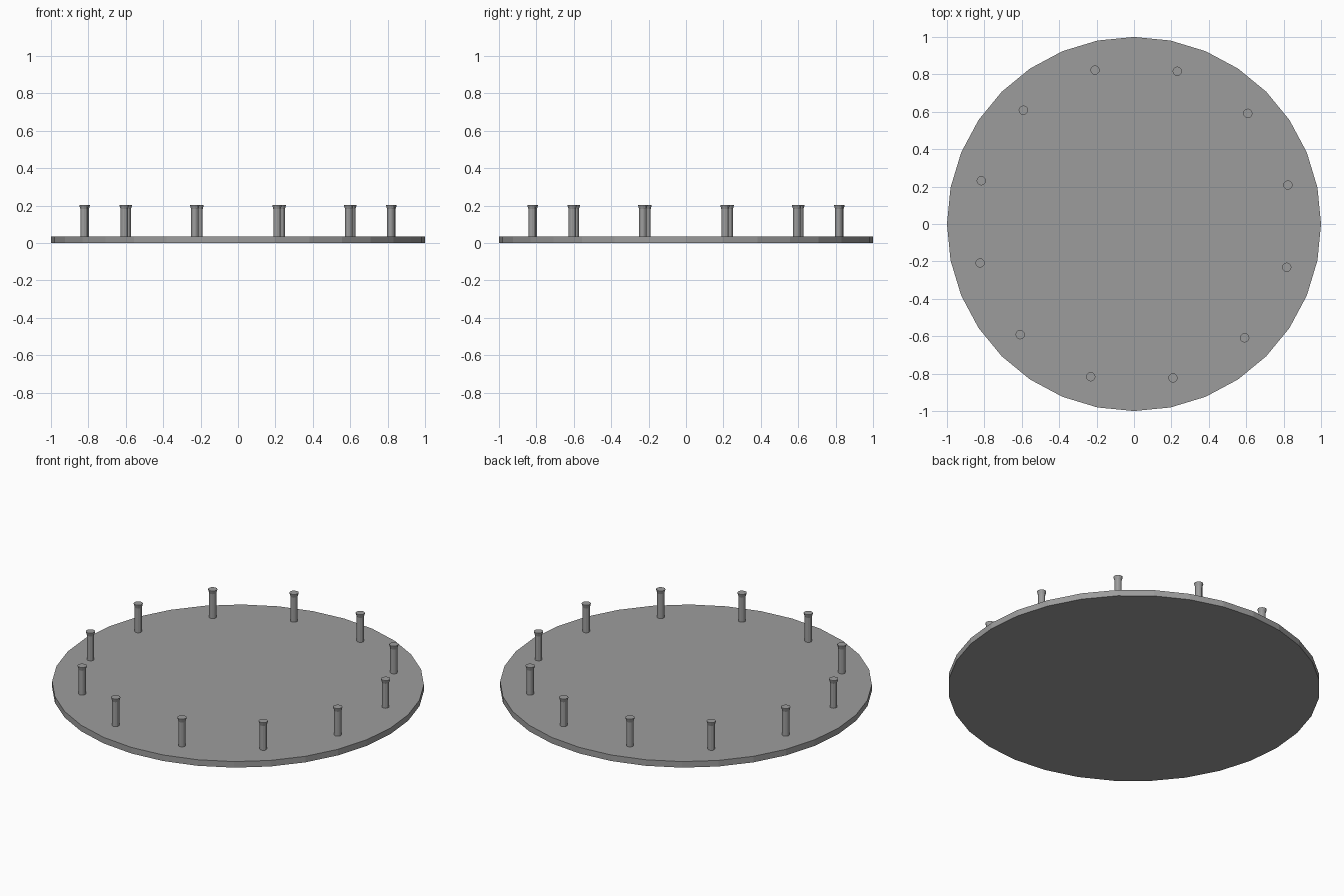
import bpy, bmesh, math

if "Cube" in bpy.data.objects:
    bpy.data.objects.remove(bpy.data.objects["Cube"])

# dark grey shared by every part
grey = bpy.data.materials.new("dark_grey")
grey.diffuse_color = (0.335, 0.335, 0.335, 1)
grey.use_nodes = True
grey.node_tree.nodes["Principled BSDF"].inputs["Base Color"].default_value = grey.diffuse_color

def lathe(name, profile, sides, loc=(0, 0, 0)):
    # closed solid of revolution from (radius, z) points, flat shaded
    bm = bmesh.new()
    rings = [[bm.verts.new((r * math.cos(2 * math.pi * i / sides),
                            r * math.sin(2 * math.pi * i / sides), z))
              for i in range(sides)] for r, z in profile]
    for a, b in zip(rings, rings[1:]):
        for i in range(sides):
            j = (i + 1) % sides
            bm.faces.new((a[i], a[j], b[j], b[i]))
    bm.faces.new(rings[0][::-1])
    bm.faces.new(rings[-1])
    me = bpy.data.meshes.new(name)
    bm.to_mesh(me)
    bm.free()
    me.materials.append(grey)
    ob = bpy.data.objects.new(name, me)
    ob.location = loc
    bpy.context.collection.objects.link(ob)
    return ob

# round base plate
lathe("base_disc", [(1, 0), (1, 0.036)], 32)

# ring of twelve pegs with flared heads
peg = [(0.0195, 0.02), (0.0195, 0.181), (0.025, 0.2), (0.025, 0.203)]
for k in range(12):
    a = math.radians(14.2 + 30 * k)
    lathe(f"peg_{k + 1}", peg, 12, (0.849 * math.cos(a), 0.849 * math.sin(a), 0))
